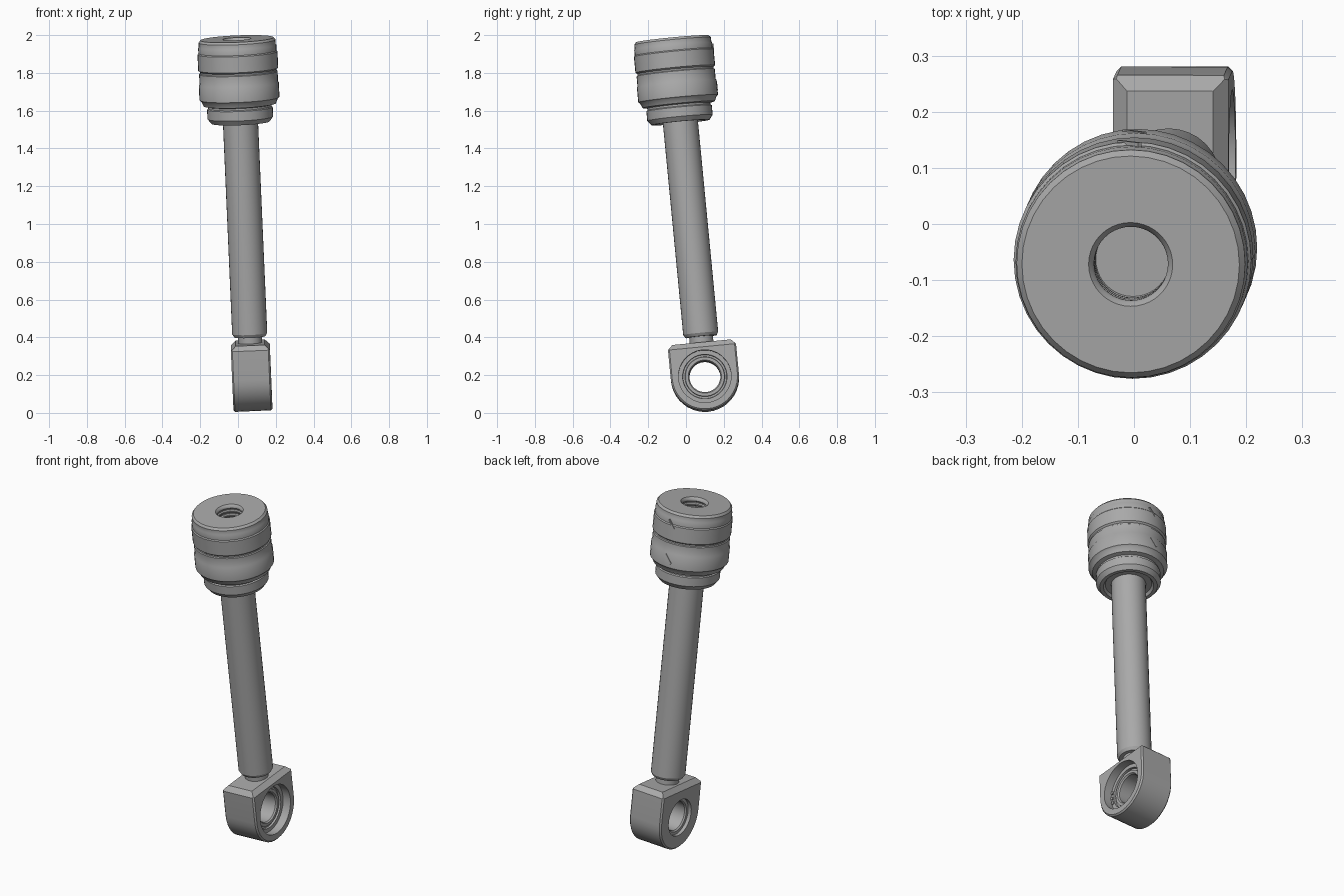
import bpy, bmesh, math
from mathutils import Vector, Matrix

if "Cube" in bpy.data.objects:
    bpy.data.objects.remove(bpy.data.objects["Cube"])

# Frame of the leaning strut: origin at eye centre, local z along the rod
EYE = Vector((0.072, 0.10, 0.19))
TOP = Vector((-0.006, -0.072, 1.98))
LEN = (TOP - EYE).length
az = (TOP - EYE).normalized()
ax = (Vector((1, 0, 0)) - az * az.x).normalized()
ay = az.cross(ax)
FRAME = Matrix.Translation(EYE) @ Matrix((ax, ay, az)).transposed().to_4x4()

metal = bpy.data.materials.new("grey_metal")
metal.diffuse_color = (0.4, 0.4, 0.4, 1)
metal.use_nodes = True
metal.node_tree.nodes["Principled BSDF"].inputs["Base Color"].default_value = metal.diffuse_color


def finish(name, bm, angle=30):
    bmesh.ops.recalc_face_normals(bm, faces=bm.faces)
    me = bpy.data.meshes.new(name)
    bm.to_mesh(me)
    bm.free()
    me.materials.append(metal)
    ob = bpy.data.objects.new(name, me)
    bpy.context.collection.objects.link(ob)
    ob.matrix_world = FRAME
    smooth(ob, angle)
    return ob


def smooth(ob, angle=30):
    bpy.ops.object.select_all(action='DESELECT')
    ob.select_set(True)
    bpy.context.view_layer.objects.active = ob
    bpy.ops.object.shade_smooth_by_angle(angle=math.radians(angle))


def lathe(name, profile, segs=32, along_x=False):
    """Revolve (height, radius) pairs; both ends are capped."""
    bm = bmesh.new()
    rings = []
    for h, r in profile:
        ring = []
        for i in range(segs):
            a = 2 * math.pi * i / segs
            c, s = r * math.cos(a), r * math.sin(a)
            ring.append(bm.verts.new((h, c, s) if along_x else (c, s, h)))
        rings.append(ring)
    for lo, hi in zip(rings, rings[1:]):
        for i in range(segs):
            j = (i + 1) % segs
            bm.faces.new((lo[i], lo[j], hi[j], hi[i]))
    bm.faces.new(rings[0])
    bm.faces.new(rings[-1])
    return finish(name, bm)


# Rod and its neck
lathe("shaft", [(0.215, 0.06), (0.215, 0.083), (0.232, 0.093), (LEN - 0.42, 0.093)])
lathe("neck", [(0.15, 0.063), (0.22, 0.063)])

# Ribbed head with collar below and a threaded socket on top, by depth from the top
head = [(0.43, 0.09), (0.43, 0.125), (0.445, 0.135), (0.445, 0.155), (0.42, 0.174),
        (0.37, 0.174), (0.365, 0.168), (0.355, 0.168), (0.35, 0.192), (0.325, 0.203),
        (0.318, 0.212), (0.24, 0.212), (0.233, 0.208), (0.18, 0.208), (0.176, 0.203),
        (0.168, 0.203), (0.16, 0.212), (0.075, 0.212), (0.069, 0.207),
        (0.04, 0.207), (0.034, 0.204), (0.012, 0.204), (0.0, 0.194),
        (0.0, 0.075), (0.008, 0.069)]
for k in range(3):
    d = 0.014 + 0.024 * k
    head += [(d, 0.066), (d + 0.006, 0.066), (d + 0.012, 0.071), (d + 0.018, 0.071)]
head += [(0.09, 0.066)]
lathe("head", [(LEN - d, r) for d, r in head], 40)

# Slanted ramp marks at the back of the head
for k, depth in enumerate((0.07, 0.27)):
    bm = bmesh.new()
    bmesh.ops.create_cube(bm, size=1)
    m = (Matrix.Translation((-0.005, 0.209, LEN - depth))
         @ Matrix.Rotation(math.radians(40), 4, 'Y') @ Matrix.Diagonal((0.008, 0.009, 0.06, 1)))
    bmesh.ops.transform(bm, matrix=m, verts=bm.verts)
    finish(f"ramp_mark_{k + 1}", bm)

# Rod eye: rounded block with chamfered top and edges
R, H, T = 0.181, 0.182, 0.103
outline = [(-R, H)] + [(R * math.cos(a), R * math.sin(a)) for a in
                       (math.pi + math.pi * i / 20 for i in range(21))] + [(R, H)]
bm = bmesh.new()
base = bm.faces.new([bm.verts.new((-T, y, z)) for y, z in outline])
ext = bmesh.ops.extrude_face_region(bm, geom=[base])
bmesh.ops.translate(bm, vec=(2 * T, 0, 0),
                    verts=[g for g in ext["geom"] if isinstance(g, bmesh.types.BMVert)])
bmesh.ops.recalc_face_normals(bm, faces=bm.faces)
top_edges = [e for e in bm.edges if all(v.co.z > H - 1e-4 for v in e.verts)]
bmesh.ops.bevel(bm, geom=top_edges, offset=0.026, segments=1, affect='EDGES')
rim = [e for e in bm.edges if all(abs(v.co.x) > T - 1e-4 for v in e.verts)
       and e.verts[0].co.x * e.verts[1].co.x > 0 and e.verts[0].co.z + e.verts[1].co.z < 2 * (H - 0.03)]
bmesh.ops.bevel(bm, geom=rim, offset=0.008, segments=1, affect='EDGES')
eye = finish("rod_eye", bm)

# Stepped bore: deep wide recess on the right, shallow one on the left
bore = lathe("bore_cutter", [(-0.15, 0.105), (-0.083, 0.105), (-0.083, 0.088), (-0.075, 0.082),
                             (0.045, 0.082), (0.053, 0.088), (0.053, 0.104), (0.043, 0.106),
                             (0.043, 0.116), (0.055, 0.118), (0.055, 0.14), (0.15, 0.14)],
             32, along_x=True)
cut = eye.modifiers.new("bore", 'BOOLEAN')
cut.operation, cut.solver, cut.object = 'DIFFERENCE', 'EXACT', bore
bpy.context.view_layer.update()
bpy.context.view_layer.objects.active = eye
bpy.ops.object.modifier_apply(modifier="bore")
bpy.data.objects.remove(bore)
smooth(eye)

# Small studs on the recess ring
for k, a in enumerate((165, 180, 195)):
    stud = lathe(f"stud_{k + 1}", [(0.05, 0.009), (0.062, 0.009)], 10, along_x=True)
    a = math.radians(a)
    off = Matrix.Translation((0, 0.128 * math.cos(a), 0.128 * math.sin(a)))
    stud.matrix_world = FRAME @ off
